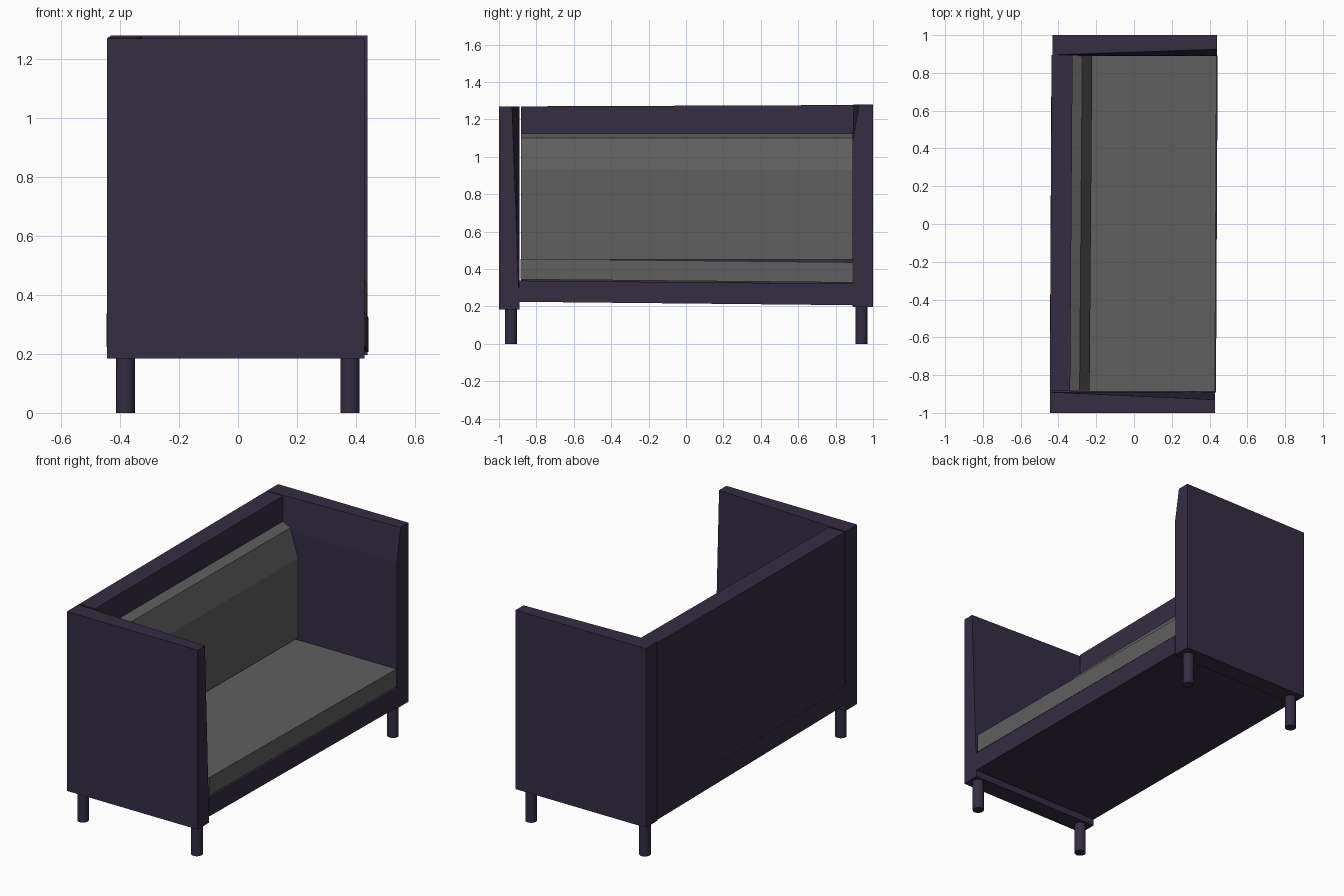
import bpy, bmesh

if "Cube" in bpy.data.objects:
    bpy.data.objects.remove(bpy.data.objects["Cube"])


def material(name, rgb):
    m = bpy.data.materials.new(name)
    m.diffuse_color = (*rgb, 1)
    m.use_nodes = True
    m.node_tree.nodes["Principled BSDF"].inputs["Base Color"].default_value = m.diffuse_color
    return m


frame_mat = material("dark_frame", (0.035, 0.026, 0.055))
cushion_mat = material("grey_fabric", (0.115, 0.115, 0.115))


def loft(name, rings, mat):
    """Closed solid skinned through rings of equal point count."""
    bm = bmesh.new()
    vs = [[bm.verts.new(p) for p in ring] for ring in rings]
    n = len(vs[0])
    for a, b in zip(vs, vs[1:]):
        for i in range(n):
            j = (i + 1) % n
            bm.faces.new((a[i], a[j], b[j], b[i]))
    bm.faces.new(vs[0])
    bm.faces.new(vs[-1])
    bmesh.ops.recalc_face_normals(bm, faces=bm.faces)
    me = bpy.data.meshes.new(name)
    bm.to_mesh(me)
    bm.free()
    ob = bpy.data.objects.new(name, me)
    bpy.context.collection.objects.link(ob)
    me.materials.append(mat)
    return ob


def along_y(name, start, end, mat):
    """Solid spanning the sofa; start and end are (y, [(x, z), ...])."""
    loft(name, [[(x, y, z) for x, z in pts] for y, pts in (start, end)], mat)


def rect(x0, x1, z0, z1):
    return [(x0, z0), (x1, z0), (x1, z1), (x0, z1)]


def arm(name, x0, x1, outer, levels):
    """Side panel; levels are (z, inner y at back, inner y at front)."""
    loft(name, [[(x0, outer, z), (x1, outer, z), (x1, front, z), (x0, back, z)]
                for z, back, front in levels], frame_mat)


# Arms, thinning toward the upper front corner
arm("left_arm", -0.445, 0.43, -1.0, [(0.185, -0.89, -0.89), (1.27, -0.89, -0.93)])
arm("right_arm", -0.432, 0.44, 1.0,
    [(0.197, 0.89, 0.89), (1.08, 0.89, 0.89), (1.28, 0.895, 0.925)])

# Back panel and base
along_y("back_panel", (-0.882, rect(-0.445, -0.338, 0.24, 1.27)),
        (0.895, rect(-0.436, -0.325, 0.22, 1.277)), frame_mat)
along_y("base", (-0.892, rect(-0.446, 0.434, 0.225, 0.338)),
        (0.892, rect(-0.437, 0.443, 0.207, 0.322)), frame_mat)

# Seat cushion, with a fine gap above the base
along_y("seat_cushion", (-0.886, rect(-0.34, 0.428, 0.345, 0.455)),
        (0.892, rect(-0.325, 0.437, 0.328, 0.436)), cushion_mat)


# Back cushion, with a slanted upper front
def back_profile(x, z):
    return [(x, z), (x + 0.105, z), (x + 0.105, z + 0.48),
            (x + 0.052, z + 0.65), (x, z + 0.675)]


along_y("back_cushion", (-0.882, back_profile(-0.34, 0.452)),
        (0.892, back_profile(-0.326, 0.45)), cushion_mat)

# Legs
for side, y, top in (("left", -0.935, 0.19), ("right", 0.938, 0.2)):
    for end, x in (("back", -0.382), ("front", 0.38)):
        bpy.ops.mesh.primitive_cylinder_add(vertices=24, radius=0.032, depth=top,
                                            location=(x, y, top / 2))
        leg = bpy.context.object
        leg.name = f"{side}_{end}_leg"
        leg.data.materials.append(frame_mat)
        bpy.ops.object.shade_smooth_by_angle()
